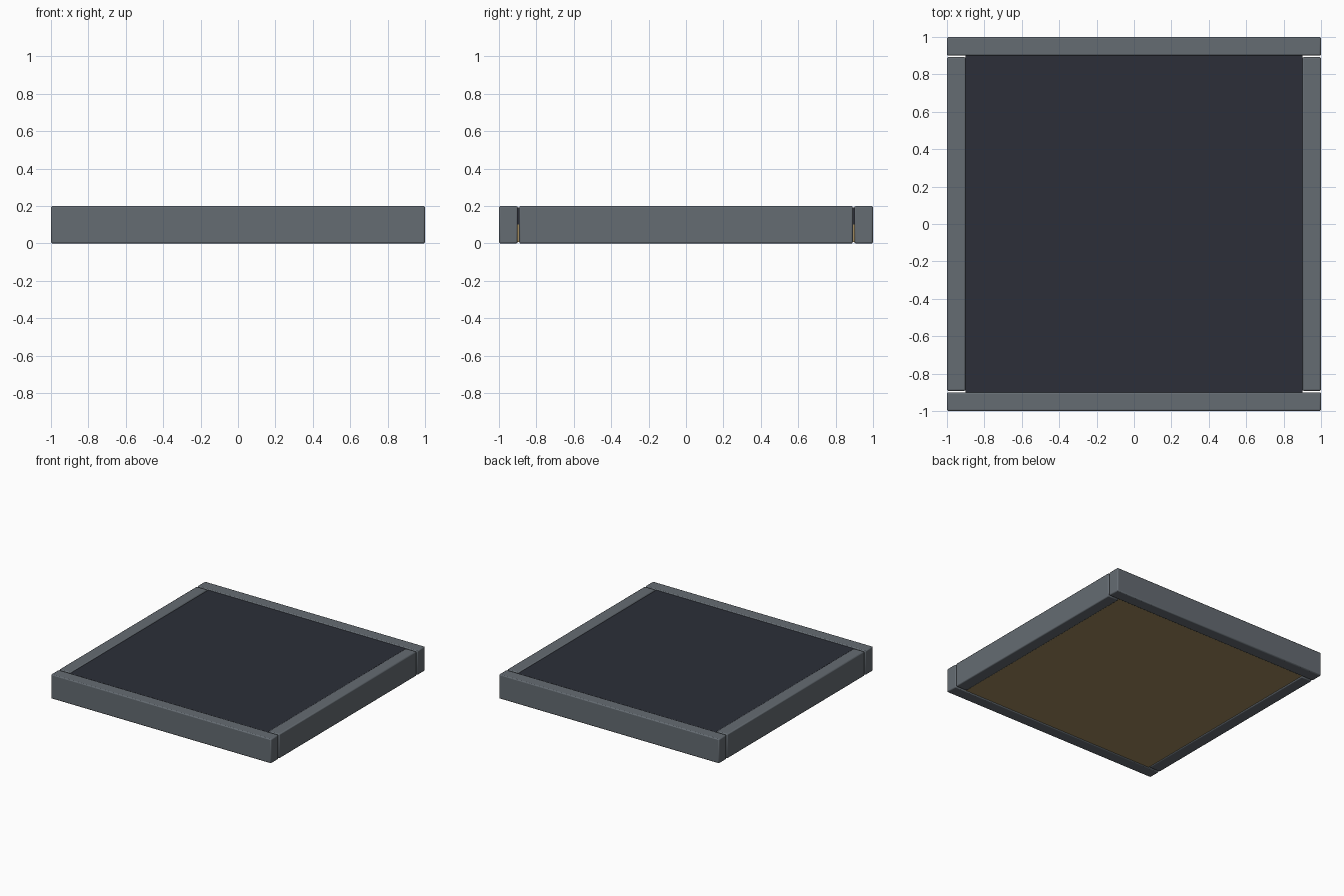
import bpy

if "Cube" in bpy.data.objects:
    bpy.data.objects.remove(bpy.data.objects["Cube"])


def material(name, colour):
    mat = bpy.data.materials.new(name)
    mat.diffuse_color = (*colour, 1)
    mat.use_nodes = True
    mat.node_tree.nodes["Principled BSDF"].inputs["Base Color"].default_value = mat.diffuse_color
    return mat


def box(name, lo, hi, mat, bevel=0.0):
    bpy.ops.mesh.primitive_cube_add(
        size=1, location=[(a + b) / 2 for a, b in zip(lo, hi)])
    ob = bpy.context.object
    ob.name = name
    ob.scale = [b - a for a, b in zip(lo, hi)]
    bpy.ops.object.transform_apply(location=False, rotation=False, scale=True)
    ob.data.materials.append(mat)
    if bevel:
        mod = ob.modifiers.new("Bevel", "BEVEL")
        mod.width = bevel
        mod.segments = 2
        bpy.ops.object.shade_smooth_by_angle()
    return ob


frame_grey = material("frame_grey", (0.13, 0.15, 0.17))
panel_dark = material("panel_dark", (0.025, 0.028, 0.04))
board_tan = material("board_tan", (0.35, 0.25, 0.11))

H, W, GAP, BEVEL = 0.2, 0.1, 0.008, 0.008
inner = 1 - W

# Full-width front and back rails
for name, y in (("front_rail", -1), ("back_rail", inner)):
    box(name, (-1, y, 0), (1, y + W, H), frame_grey, BEVEL)

# Side rails fitted between them with a fine joint
for name, x in (("left_rail", -1), ("right_rail", inner)):
    box(name, (x, -inner + GAP, 0), (x + W, inner - GAP, H), frame_grey, BEVEL)

# Dark top panel over a wooden backing board
box("top_panel", (-inner, -inner, 0.1), (inner, inner, 0.193), panel_dark)
box("backing_board", (-inner, -inner, 0.007), (inner, inner, 0.1), board_tan)
